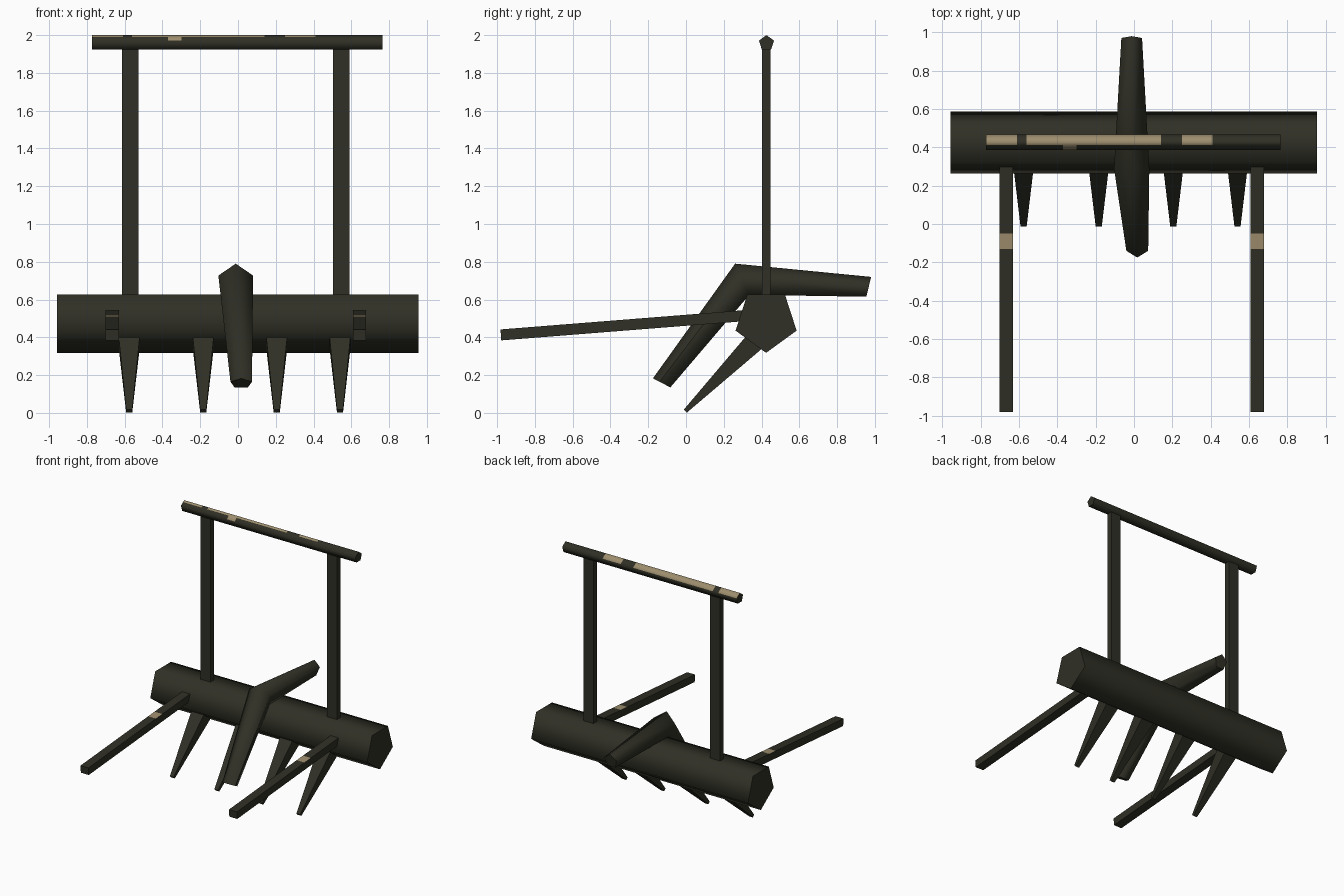
import bpy, bmesh, math

if "Cube" in bpy.data.objects:
    bpy.data.objects.remove(bpy.data.objects["Cube"])


def material(name, rgb):
    m = bpy.data.materials.new(name)
    m.diffuse_color = (*rgb, 1.0)
    m.use_nodes = True
    m.node_tree.nodes["Principled BSDF"].inputs["Base Color"].default_value = m.diffuse_color
    return m


DARK = material("dark weathered wood", (0.029, 0.029, 0.019))
TAN = material("bare worn wood", (0.34, 0.27, 0.155))


def loft(name, rings, smooth=False, worn=None):
    """Skin a list of equal-sized rings, cap both ends; worn(segment, side) marks tan faces."""
    bm = bmesh.new()
    loops = [[bm.verts.new(p) for p in ring] for ring in rings]
    n = len(rings[0])
    for s in range(len(loops) - 1):
        a, b = loops[s], loops[s + 1]
        for i in range(n):
            j = (i + 1) % n
            f = bm.faces.new((a[i], a[j], b[j], b[i]))
            if worn and worn(s, i):
                f.material_index = 1
    bm.faces.new(loops[0])
    bm.faces.new(loops[-1])
    bmesh.ops.recalc_face_normals(bm, faces=bm.faces[:])
    me = bpy.data.meshes.new(name)
    bm.to_mesh(me)
    bm.free()
    me.materials.append(DARK)
    me.materials.append(TAN)
    ob = bpy.data.objects.new(name, me)
    bpy.context.collection.objects.link(ob)
    if smooth:
        bpy.ops.object.select_all(action='DESELECT')
        ob.select_set(True)
        bpy.context.view_layer.objects.active = ob
        bpy.ops.object.shade_smooth_by_angle(angle=math.radians(75))
    return ob


def pentagon(cy, cz, r, start):
    """Regular pentagon in the y-z plane; start is the angle of its first corner."""
    return [(cy + r * math.cos(math.radians(start + 72 * i)),
             cz + r * math.sin(math.radians(start + 72 * i))) for i in range(5)]


def extrude_x(profile, xs):
    return [[(x, y, z) for y, z in profile] for x in xs]


def quad(x, half, upper, lower):
    """Ring of a rectangular bar; upper and lower are (y, z) edges."""
    return [(x - half, *upper), (x + half, *upper), (x + half, *lower), (x - half, *lower)]


# Main beam, five-sided with a corner pointing down
loft("main_beam", extrude_x(pentagon(0.424, 0.488, 0.17, -90), (-0.957, 0.955)), smooth=True)

# Top grip bar, five-sided with a corner pointing up and worn upper faces
grip = pentagon(0.426, 1.958, 0.042, 90)
apex, front = grip[0], grip[1]
split = tuple(a + (b - a) * 0.35 for a, b in zip(apex, front))
grip.insert(1, split)   # sides: 0 ridge strip, 1 front upper face, 5 back upper face
xs = [-0.773, -0.61, -0.56, -0.37, -0.30, 0.14, 0.25, 0.41, 0.765]
worn_spans = {0, 2, 3, 4, 6}
loft("grip_bar", extrude_x(grip, xs), smooth=True,
     worn=lambda s, i: (i in (0, 5) and s in worn_spans) or (i == 1 and s == 3))

# Upright posts
for side, x in (("left", -0.57), ("right", 0.546)):
    loft(f"{side}_post", [quad(x, 0.044, (0.447, z), (0.402, z)) for z in (0.58, 1.945)])

# Front shafts with a worn patch on top
for side, x in (("left", -0.666), ("right", 0.643)):
    rings = []
    for y in (-0.982, -0.13, -0.05, 0.40):
        z = 0.413 + (y + 0.98) * 0.079
        rings.append(quad(x, 0.035, (y, z + 0.029), (y + 0.004, z - 0.029)))
    loft(f"{side}_shaft", rings, worn=lambda s, i: s == 1 and i == 0)

# Tapered teeth
for k, x in enumerate((-0.576, -0.184, 0.205, 0.54)):
    loft(f"tooth_{k + 1}", [quad(x, 0.016, (-0.012, 0.017), (0.004, 0.001)),
                            quad(x, 0.057, (0.33, 0.42), (0.42, 0.355))])


# Bent centre spike, five-sided with its ridge on the outside of the bend
def spike_ring(x, half, ridge, under):
    ring = []
    for t, w in ((0, 0), (0.382, 1), (1, 0.618), (1, -0.618), (0.382, -1)):
        ring.append((x + w * half, ridge[0] + (under[0] - ridge[0]) * t,
                     ridge[1] + (under[1] - ridge[1]) * t))
    return ring


loft("bent_spike", [
    spike_ring(0.017, 0.057, (-0.175, 0.183), (-0.083, 0.135)),
    spike_ring(-0.012, 0.092, (0.26, 0.79), (0.335, 0.625)),
    spike_ring(-0.012, 0.054, (0.98, 0.72), (0.955, 0.615)),
], smooth=True)
